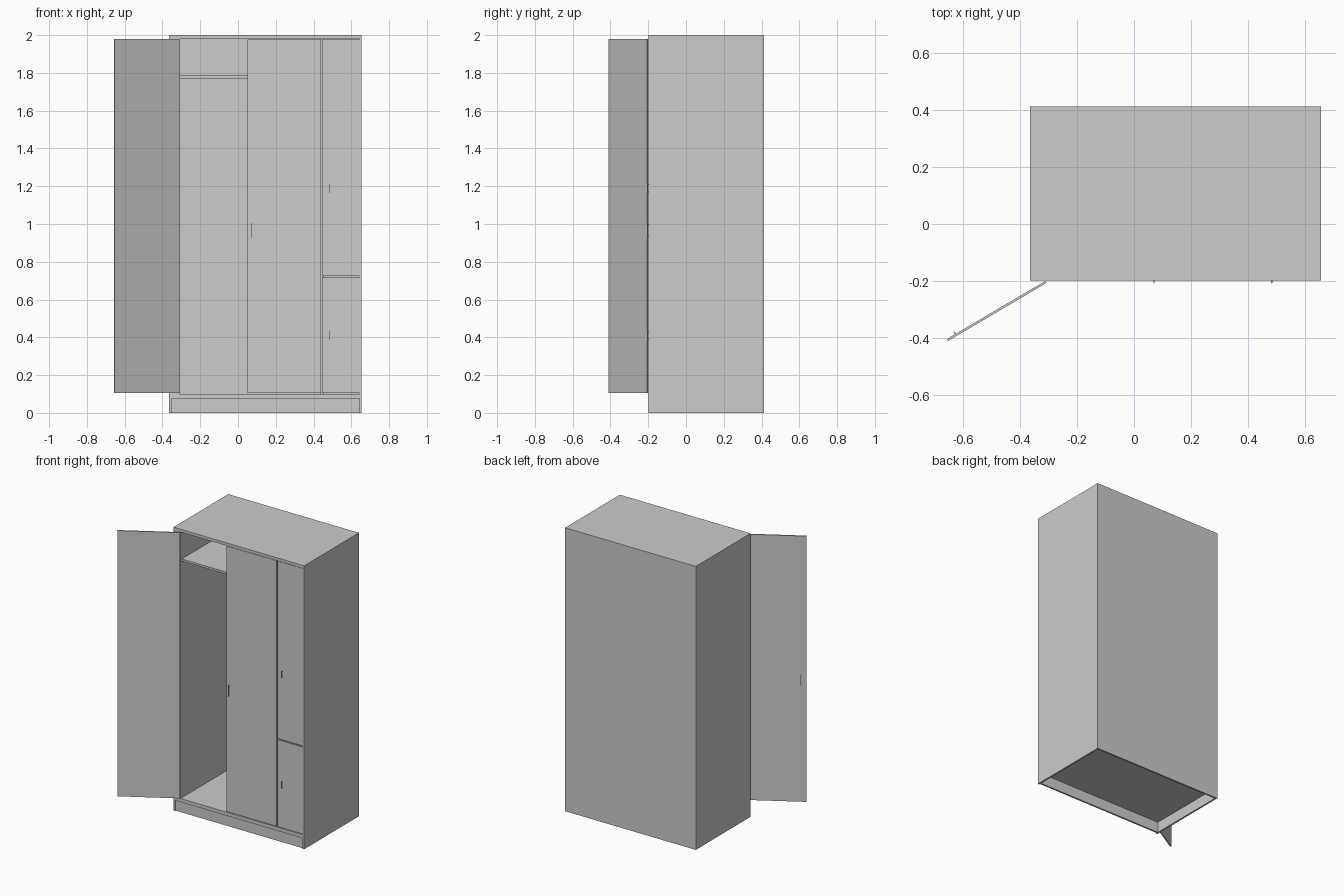
import bpy
import math
from mathutils import Matrix, Vector

if "Cube" in bpy.data.objects:
    bpy.data.objects.remove(bpy.data.objects["Cube"], do_unlink=True)

grey = bpy.data.materials.new("light_grey")
grey.use_nodes = True
COLOUR = (0.604, 0.604, 0.604, 1)
grey.diffuse_color = COLOUR
grey.node_tree.nodes["Principled BSDF"].inputs["Base Color"].default_value = COLOUR


def box(name, x, y, z):
    """Box from (min, max) pairs on each axis."""
    lo, hi = Vector((x[0], y[0], z[0])), Vector((x[1], y[1], z[1]))
    bpy.ops.mesh.primitive_cube_add(size=1)
    ob = bpy.context.object
    ob.name = name
    size = hi - lo
    ob.data.transform(Matrix.Translation((lo + hi) / 2) @ Matrix.Diagonal((*size, 1)))
    ob.data.materials.append(grey)
    return ob


def handle(name, x, y, z, height):
    """Thin upright bar held by two posts, projecting towards -y."""
    half = height / 2
    parts = [box(name, (x - 0.002, x + 0.002), (y - 0.009, y - 0.006), (z - half, z + half))]
    for s in (-1, 1):
        c = z + s * half * 0.8
        parts.append(box(name + "_post", (x - 0.002, x + 0.002), (y - 0.007, y), (c - 0.003, c + 0.003)))
    return parts


L, R = -0.365, 0.655       # cabinet sides
F, B = -0.198, 0.412       # cabinet front and back
TOP, FLOOR = 1.98, 0.10    # inside of the cabinet
BAY, DIV = -0.31, 0.44     # hanging bay
T = 0.012                  # board thickness

# Carcass
box("top_panel", (L, R), (F, B), (TOP, 2))
box("left_side", (L, L + T), (F, B), (0, TOP))
box("right_side", (R - T, R), (F, B), (0, TOP))
box("back_panel", (L + T, R - T), (B - T, B), (0, TOP))
box("floor_panel", (L + T, R - T), (F, B - T), (0.075, FLOOR))
box("plinth", (L + T, R - T), (F + 0.008, F + 0.02), (0, 0.075))
box("inner_left_wall", (L + T, BAY), (F, B - T), (FLOOR, TOP))
box("divider", (DIV - 0.004, DIV + 0.012), (F + 0.018, B - T), (FLOOR, TOP))
box("hat_shelf", (BAY, DIV - 0.004), (F + 0.014, B - T), (1.77, 1.785))

# Closed doors
doors = {
    "middle_door": ((0.05, DIV - 0.001), (0.105, TOP - 0.002)),
    "lower_side_door": ((DIV + 0.006, R - T), (0.105, 0.718)),
    "upper_side_door": ((DIV + 0.006, R - T), (0.726, TOP - 0.002)),
}
for name, (x, z) in doors.items():
    box(name, x, (F, F + T), z)
handle("middle_handle", 0.07, F, 0.965, 0.08)
handle("lower_side_handle", 0.483, F, 0.41, 0.05)
handle("upper_side_handle", 0.483, F, 1.19, 0.05)

# Open door, modelled closed at the origin and swung about its hinge
swing = Matrix.Translation((BAY, F - 0.006, 0)) @ Matrix.Rotation(math.radians(-149.5), 4, "Z")
open_parts = [box("open_door", (0, 0.4), (-0.004, 0.004), (0.105, TOP))]
open_parts += handle("open_door_handle", 0.365, -0.004, 0.965, 0.08)
for ob in open_parts:
    ob.data.transform(swing)
